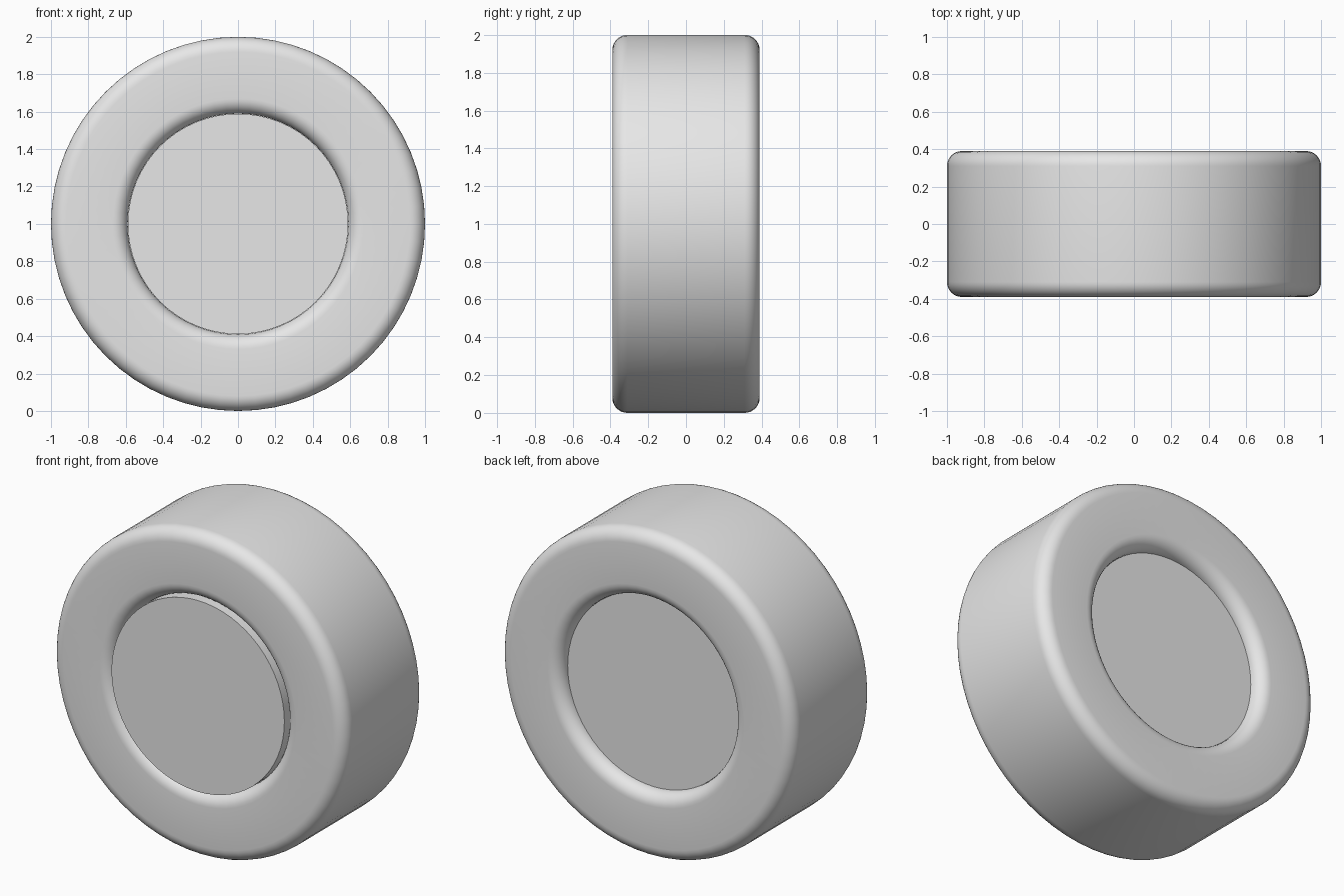
import bpy
import bmesh
from math import sin, cos, pi, tau, radians
from mathutils import Vector

if "Cube" in bpy.data.objects:
    bpy.data.objects.remove(bpy.data.objects["Cube"], do_unlink=True)

OUTER, BORE, HALF, FILLET = 1.0, 0.59, 0.39, 0.08
SEGMENTS = 64

grey = bpy.data.materials.new("light grey")
grey.use_nodes = True
grey.diffuse_color = (0.8, 0.8, 0.8, 1)
grey.node_tree.nodes["Principled BSDF"].inputs["Base Color"].default_value = (0.8, 0.8, 0.8, 1)


def lathe(name, profile, closed):
    """Spin a (radius, y) profile around the axle."""
    bm = bmesh.new()
    verts = [bm.verts.new((r, y, 0)) for r, y in profile]
    for a, b in zip(verts, verts[1:]):
        bm.edges.new((a, b))
    if closed:
        bm.edges.new((verts[-1], verts[0]))
    bmesh.ops.spin(bm, geom=bm.verts[:] + bm.edges[:], cent=(0, 0, 0),
                   axis=(0, 1, 0), angle=tau, steps=SEGMENTS, use_merge=True)
    bmesh.ops.remove_doubles(bm, verts=bm.verts[:], dist=1e-5)
    if not closed:
        bmesh.ops.holes_fill(bm, edges=[e for e in bm.edges if e.is_boundary], sides=0)
    bmesh.ops.recalc_face_normals(bm, faces=bm.faces[:])
    bmesh.ops.translate(bm, verts=bm.verts[:], vec=Vector((0, 0, OUTER)))
    mesh = bpy.data.meshes.new(name)
    bm.to_mesh(mesh)
    bm.free()
    mesh.materials.append(grey)
    obj = bpy.data.objects.new(name, mesh)
    bpy.context.collection.objects.link(obj)
    bpy.ops.object.select_all(action="DESELECT")
    obj.select_set(True)
    bpy.context.view_layer.objects.active = obj
    bpy.ops.object.shade_smooth_by_angle(angle=radians(35))
    return obj


# Tyre: rectangular section with four rounded corners
section = []
corners = [(OUTER, HALF, 0), (BORE, HALF, 1), (BORE, -HALF, 2), (OUTER, -HALF, 3)]
for r, y, quarter in corners:
    cr = r - FILLET if r == OUTER else r + FILLET
    cy = y - FILLET if y > 0 else y + FILLET
    for i in range(9):
        a = (quarter + i / 8) * pi / 2
        section.append((cr + FILLET * cos(a), cy + FILLET * sin(a)))
lathe("tyre", section, True)

# Hub: solid disc, flush with the front and recessed at the back
lathe("hub", [(BORE - 0.001, -HALF), (BORE - 0.001, HALF - FILLET)], False)
